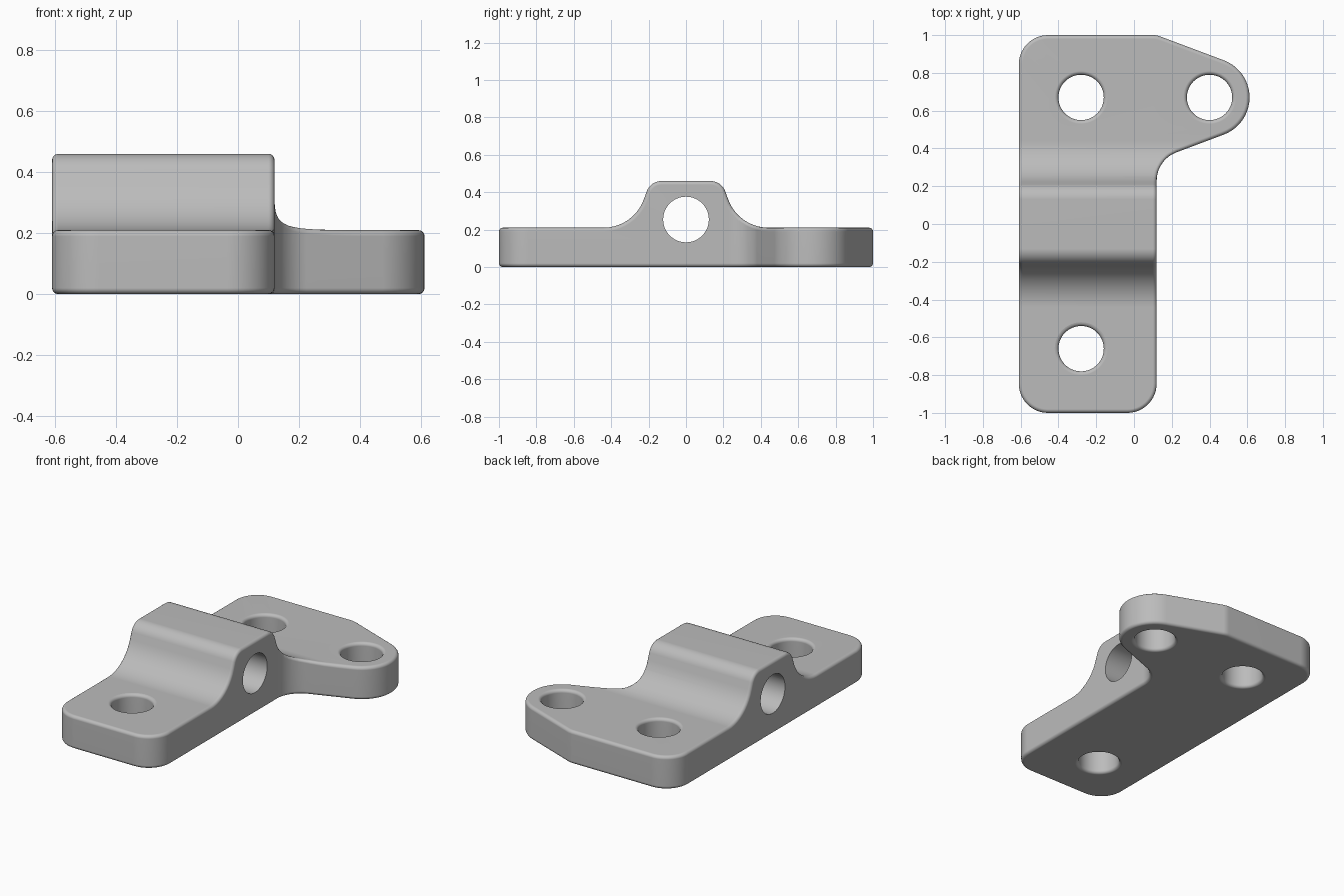
import bpy, bmesh, math
from mathutils import Vector, Matrix

if "Cube" in bpy.data.objects:
    bpy.data.objects.remove(bpy.data.objects["Cube"])

grey = bpy.data.materials.new("plain grey")
grey.use_nodes = True
colour = (0.5, 0.5, 0.5, 1)
grey.diffuse_color = colour
grey.node_tree.nodes["Principled BSDF"].inputs["Base Color"].default_value = colour


def rounded(corners):
    """Polygon points from (u, v, fillet radius) corners."""
    points = []
    for i, (u, v, r) in enumerate(corners):
        p = Vector((u, v))
        if r == 0:
            points.append(p)
            continue
        a = (Vector(corners[i - 1][:2]) - p).normalized()
        b = (Vector(corners[(i + 1) % len(corners)][:2]) - p).normalized()
        half = a.angle(b) / 2
        centre = p + (a + b).normalized() * r / math.sin(half)
        start = p + a * r / math.tan(half) - centre
        end = p + b * r / math.tan(half) - centre
        turn = math.atan2(start.x * end.y - start.y * end.x, start.dot(end))
        steps = max(3, round(abs(turn) / math.radians(7)))
        for k in range(steps + 1):
            points.append(centre + Matrix.Rotation(turn * k / steps, 2) @ start)
    return points


def add_object(name, bm):
    bmesh.ops.recalc_face_normals(bm, faces=bm.faces)
    mesh = bpy.data.meshes.new(name)
    bm.to_mesh(mesh)
    bm.free()
    mesh.materials.append(grey)
    obj = bpy.data.objects.new(name, mesh)
    bpy.context.collection.objects.link(obj)
    return obj


def prism(name, points, place, depth):
    """Extrude a profile; place maps (u, v) to 3D."""
    bm = bmesh.new()
    face = bm.faces.new([bm.verts.new(place(p)) for p in points])
    moved = bmesh.ops.extrude_face_region(bm, geom=[face])["geom"]
    bmesh.ops.translate(bm, vec=depth,
                        verts=[g for g in moved if isinstance(g, bmesh.types.BMVert)])
    return add_object(name, bm)


def hole_cutter(name, profile, matrix):
    """Lathe a (radius, height) profile into a closed cutter."""
    bm = bmesh.new()
    n = 64
    rings = [[bm.verts.new(matrix @ Vector((r * math.cos(math.tau * k / n),
                                            r * math.sin(math.tau * k / n), h)))
              for k in range(n)] for r, h in profile]
    for lo, hi in zip(rings, rings[1:]):
        for k in range(n):
            j = (k + 1) % n
            bm.faces.new((lo[k], lo[j], hi[j], hi[k]))
    bm.faces.new(rings[0])
    bm.faces.new(rings[-1])
    return add_object(name, bm)


# Side profile: flat base with a filleted hump
half_profile = [(0.28, 0.21, 0.23), (0.19, 0.46, 0.085)]
side = [(-1.2, 0, 0), (1.2, 0, 0), (1.2, 0.21, 0)] + half_profile
side += [(-y, z, r) for y, z, r in reversed(half_profile)] + [(-1.2, 0.21, 0)]
bracket = prism("bracket", rounded(side), lambda p: (-1, p.x, p.y), (2, 0, 0))

# Plan outline: long plate with a tapering ear
plan = [(-0.61, -1, 0.155), (0.12, -1, 0.155), (0.12, 0.34, 0.16),
        (1, 0.67, 0.21), (0.12, 1, 0.1), (-0.61, 1, 0.155)]
outline = prism("outline_cutter", rounded(plan), lambda p: (p.x, p.y, -0.2), (0, 0, 1))

# Bolt holes with rounded rims, and the cross bore
R, RIM, TOP = 0.12, 0.02, 0.21
arc = [(R + RIM * (1 - math.cos(a)), RIM * (1 - math.sin(a)))
       for a in (math.radians(d) for d in (90, 67, 45, 22, 0))]
# arc runs from the outer lip into the straight wall
arc = [(R + RIM * (1 - math.sin(math.radians(d))), RIM * (1 - math.cos(math.radians(d))))
       for d in (0, 22, 45, 67, 90)]
lip = R + RIM + 0.004
bolt = [(lip, -0.02)] + arc + [(r, TOP - h) for r, h in reversed(arc)] + [(lip, TOP + 0.02)]
cutters = [hole_cutter("bolt_hole_cutter", bolt, Matrix.Translation((x, y, 0)))
           for x, y in ((-0.28, 0.67), (0.4, 0.67), (-0.28, -0.66))]
cutters.append(hole_cutter("cross_bore_cutter", [(0.122, -1), (0.122, 1)],
                           Matrix.Translation((0, 0, 0.254)) @ Matrix.Rotation(math.pi / 2, 4, 'Y')))


def boolean(cutter, operation):
    mod = bracket.modifiers.new(cutter.name, 'BOOLEAN')
    mod.object, mod.operation, mod.solver = cutter, operation, 'EXACT'


# Shape the body, round its edges, then cut the holes
boolean(outline, 'INTERSECT')
weld = bracket.modifiers.new("weld", 'WELD')
weld.merge_threshold = 0.002
bevel = bracket.modifiers.new("rounded_edges", 'BEVEL')
bevel.width, bevel.segments = 0.02, 4
bevel.limit_method, bevel.angle_limit = 'ANGLE', math.radians(35)
bevel.use_clamp_overlap = False
for c in cutters:
    boolean(c, 'DIFFERENCE')

bpy.context.view_layer.objects.active = bracket
bracket.select_set(True)
for mod in list(bracket.modifiers):
    bpy.ops.object.modifier_apply(modifier=mod.name)
for c in cutters + [outline]:
    bpy.data.objects.remove(c)

bpy.ops.object.shade_smooth_by_angle(angle=math.radians(35))
bracket.modifiers.new("even_shading", 'WEIGHTED_NORMAL').keep_sharp = True
